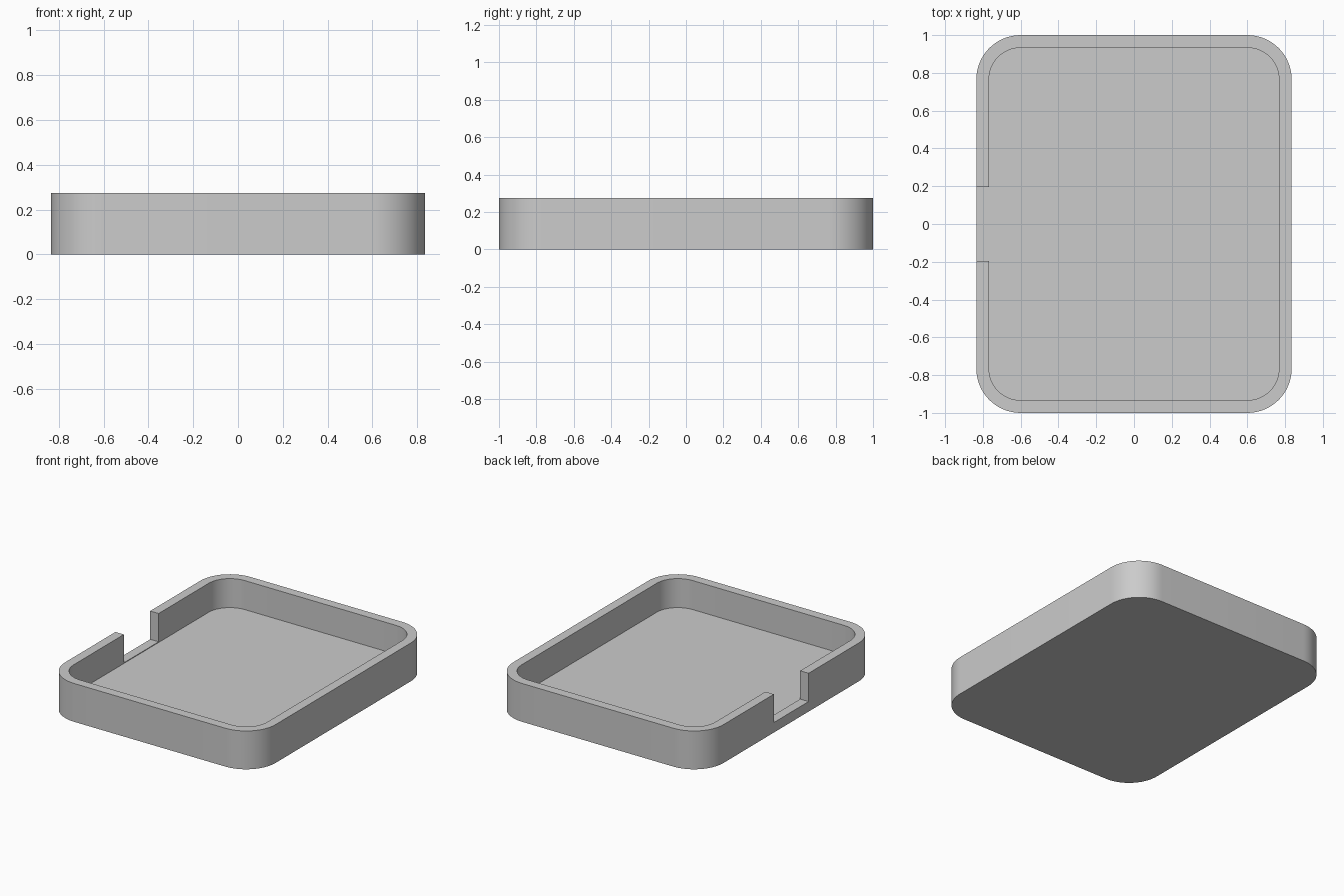
import bpy, bmesh
from math import sin, cos, pi, radians
from mathutils import Matrix

cube = bpy.data.objects.get("Cube")
if cube:
    bpy.data.objects.remove(cube, do_unlink=True)

HALF_X, HALF_Y, HEIGHT = 0.835, 1.0, 0.275
WALL, FLOOR, RADIUS = 0.067, 0.067, 0.235
NOTCH_HALF, NOTCH_Z = 0.197, 0.072

grey = bpy.data.materials.new("plain_grey")
grey.use_nodes = True
colour = (0.6, 0.6, 0.6, 1)
grey.diffuse_color = colour
grey.node_tree.nodes["Principled BSDF"].inputs["Base Color"].default_value = colour


def add_object(name, bm):
    bmesh.ops.recalc_face_normals(bm, faces=bm.faces)
    mesh = bpy.data.meshes.new(name)
    bm.to_mesh(mesh)
    bm.free()
    obj = bpy.data.objects.new(name, mesh)
    bpy.context.collection.objects.link(obj)
    mesh.materials.append(grey)
    return obj


def rounded_block(name, hx, hy, radius, z0, z1, steps=16):
    """Extruded rectangle with rounded vertical corners."""
    bm = bmesh.new()
    verts = []
    for corner, (sx, sy) in enumerate([(1, 1), (-1, 1), (-1, -1), (1, -1)]):
        for i in range(steps + 1):
            a = (corner + i / steps) * pi / 2
            verts.append(bm.verts.new((sx * (hx - radius) + radius * cos(a),
                                       sy * (hy - radius) + radius * sin(a), z0)))
    face = bm.faces.new(verts)
    top = bmesh.ops.extrude_face_region(bm, geom=[face])["geom"]
    bmesh.ops.translate(bm, vec=(0, 0, z1 - z0),
                        verts=[v for v in top if isinstance(v, bmesh.types.BMVert)])
    return add_object(name, bm)


def box(name, low, high):
    bm = bmesh.new()
    centre = [(a + b) / 2 for a, b in zip(low, high)]
    size = [b - a for a, b in zip(low, high)]
    bmesh.ops.create_cube(bm, size=1, matrix=Matrix.LocRotScale(centre, None, size))
    return add_object(name, bm)


# Tray body
tray = rounded_block("tray", HALF_X, HALF_Y, RADIUS, 0, HEIGHT)

# Hollow interior and the notch through the -x wall
cutters = [
    rounded_block("interior_cutter", HALF_X - WALL, HALF_Y - WALL, RADIUS - WALL,
                  FLOOR, HEIGHT + 0.1),
    box("notch_cutter", (-HALF_X - 0.1, -NOTCH_HALF, NOTCH_Z),
        (-HALF_X + WALL + 0.1, NOTCH_HALF, HEIGHT + 0.1)),
]
bpy.ops.object.select_all(action='DESELECT')
tray.select_set(True)
bpy.context.view_layer.objects.active = tray
for cutter in cutters:
    cutter.hide_render = True
    cut = tray.modifiers.new(cutter.name, 'BOOLEAN')
    cut.operation = 'DIFFERENCE'
    cut.solver = 'EXACT'
    cut.object = cutter
    bpy.ops.object.modifier_apply(modifier=cut.name)
    bpy.data.objects.remove(cutter, do_unlink=True)

# Smooth corners, sharp rims
bpy.ops.object.shade_smooth_by_angle(angle=radians(30))
